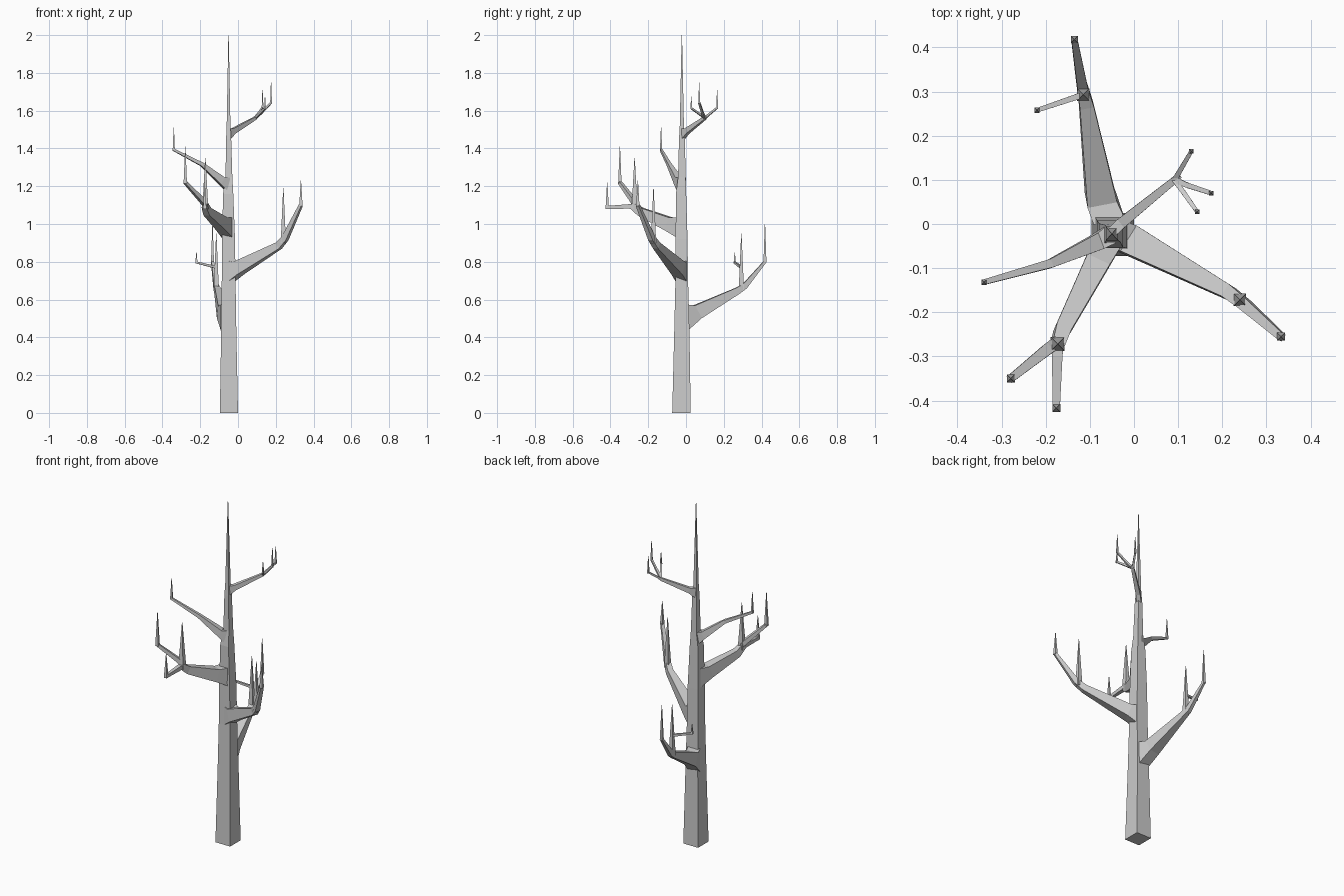
import bpy, bmesh
from mathutils import Vector


def mesh_object(name, bm):
    bmesh.ops.remove_doubles(bm, verts=bm.verts, dist=1e-5)
    bmesh.ops.recalc_face_normals(bm, faces=bm.faces)
    me = bpy.data.meshes.new(name)
    bm.to_mesh(me)
    bm.free()
    ob = bpy.data.objects.new(name, me)
    bpy.context.collection.objects.link(ob)
    return ob


def skin(bm, rings):
    loops = [[bm.verts.new(p) for p in r] for r in rings]
    for a, b in zip(loops, loops[1:]):
        for i in range(4):
            j = (i + 1) % 4
            bm.faces.new((a[i], a[j], b[j], b[i]))
    bm.faces.new(loops[0])
    bm.faces.new(loops[-1])


def tube(bm, path):
    """Four-sided limb; path rows are x, y, z, half width, half height."""
    pts = [Vector(p[:3]) for p in path]
    head = pts[-1] - pts[0]
    head.z = 0
    head = head.normalized() if head.length > 0.02 else Vector((1, 0, 0))
    side = Vector((0, 0, 1)).cross(head)
    rings = []
    for i, p in enumerate(pts):
        a = (p - pts[i - 1]).normalized() if i else head
        b = (pts[i + 1] - p).normalized() if i < len(pts) - 1 else a
        if i == 0:
            b = a if len(pts) > 2 else b
            a = b
        t = (a + b).normalized()
        up = t.cross(side).normalized()
        w, h = side * path[i][3], up * path[i][4]
        rings.append([p + w + h, p - w + h, p - w - h, p + w - h])
    skin(bm, rings)


def spike(bm, x, y, z0, z1, r):
    e = 0.001
    skin(bm, [[(x + sx * k, y + sy * k, z) for sx, sy in
               ((-1, -1), (1, -1), (1, 1), (-1, 1))]
              for z, k in ((z0, r), (z1, e))])


def branch(name, paths, spikes):
    bm = bmesh.new()
    for p in paths:
        tube(bm, p)
    for s in spikes:
        spike(bm, *s)
    return mesh_object(name, bm)


# Trunk: z, x min, x max, y min, y max
trunk = [(0, -.096, 0, -.073, .025), (.44, -.089, -.009, -.062, .018),
         (.70, -.086, -.013, -.056, .011), (.92, -.084, -.016, -.055, .008),
         (1.16, -.079, -.025, -.053, .001), (1.25, -.066, -.030, -.042, -.002),
         (1.45, -.063, -.036, -.037, -.006), (1.52, -.060, -.040, -.033, -.011),
         (2.0, -.051, -.049, -.023, -.021)]
bm = bmesh.new()
skin(bm, [[(a, c, z), (b, c, z), (b, d, z), (a, d, z)] for z, a, b, c, d in trunk])
mesh_object("trunk", bm)

# Lowest branch, reaching back
branch("back_branch", [
    [(-.056, .005, .505, .036, .068), (-.075, .06, .535, .034, .038),
     (-.108, .27, .645, .016, .018), (-.117, .31, .67, .012, .015),
     (-.135, .418, .80, .007, .007)],
    [(-.115, .293, .77, .007, .007), (-.222, .257, .797, .005, .005)],
], [(-.115, .293, .65, .95, .014), (-.135, .418, .795, 1.0, .008),
    (-.220, .258, .793, .85, .006)])

# Branch reaching right and forward
branch("right_branch", [
    [(-.035, -.025, .75, .035, .055), (0, -.04, .765, .034, .036),
     (.215, -.155, .885, .016, .019), (.25, -.182, .925, .014, .016),
     (.333, -.255, 1.10, .009, .008)],
], [(.24, -.172, .90, 1.19, .014), (.333, -.255, 1.095, 1.23, .009)])

# Forked branch reaching forward
branch("front_branch", [
    [(-.055, -.03, .98, .033, .055), (-.085, -.09, 1.0, .028, .036),
     (-.162, -.24, 1.065, .018, .022), (-.176, -.285, 1.10, .014, .016)],
    [(-.17, -.265, 1.10, .014, .016), (-.195, -.283, 1.13, .013, .012),
     (-.279, -.350, 1.22, .009, .008)],
    [(-.172, -.26, 1.09, .013, .014), (-.174, -.30, 1.093, .012, .012),
     (-.176, -.419, 1.088, .008, .008)],
], [(-.173, -.272, 1.08, 1.35, .016), (-.279, -.350, 1.215, 1.41, .009),
    (-.176, -.417, 1.08, 1.22, .009)])

# Thin branch reaching left
branch("left_branch", [
    [(-.05, -.022, 1.205, .023, .042), (-.085, -.042, 1.228, .019, .021),
     (-.19, -.09, 1.315, .010, .010), (-.341, -.132, 1.393, .006, .006)],
], [(-.340, -.132, 1.388, 1.51, .006)])

# Highest branch with three twigs
branch("top_branch", [
    [(-.05, -.018, 1.475, .012, .03), (-.025, .005, 1.492, .012, .015),
     (.09, .098, 1.56, .008, .008), (.102, .108, 1.57, .006, .006)],
    [(.092, .1, 1.562, .006, .006), (.130, .165, 1.615, .0045, .0045)],
    [(.092, .1, 1.562, .007, .007), (.12, .088, 1.585, .006, .006),
     (.175, .07, 1.642, .005, .005)],
    [(.092, .1, 1.562, .006, .006), (.143, .028, 1.613, .0045, .0045)],
], [(.130, .165, 1.61, 1.71, .005), (.175, .07, 1.637, 1.75, .005),
    (.143, .028, 1.608, 1.675, .005)])
